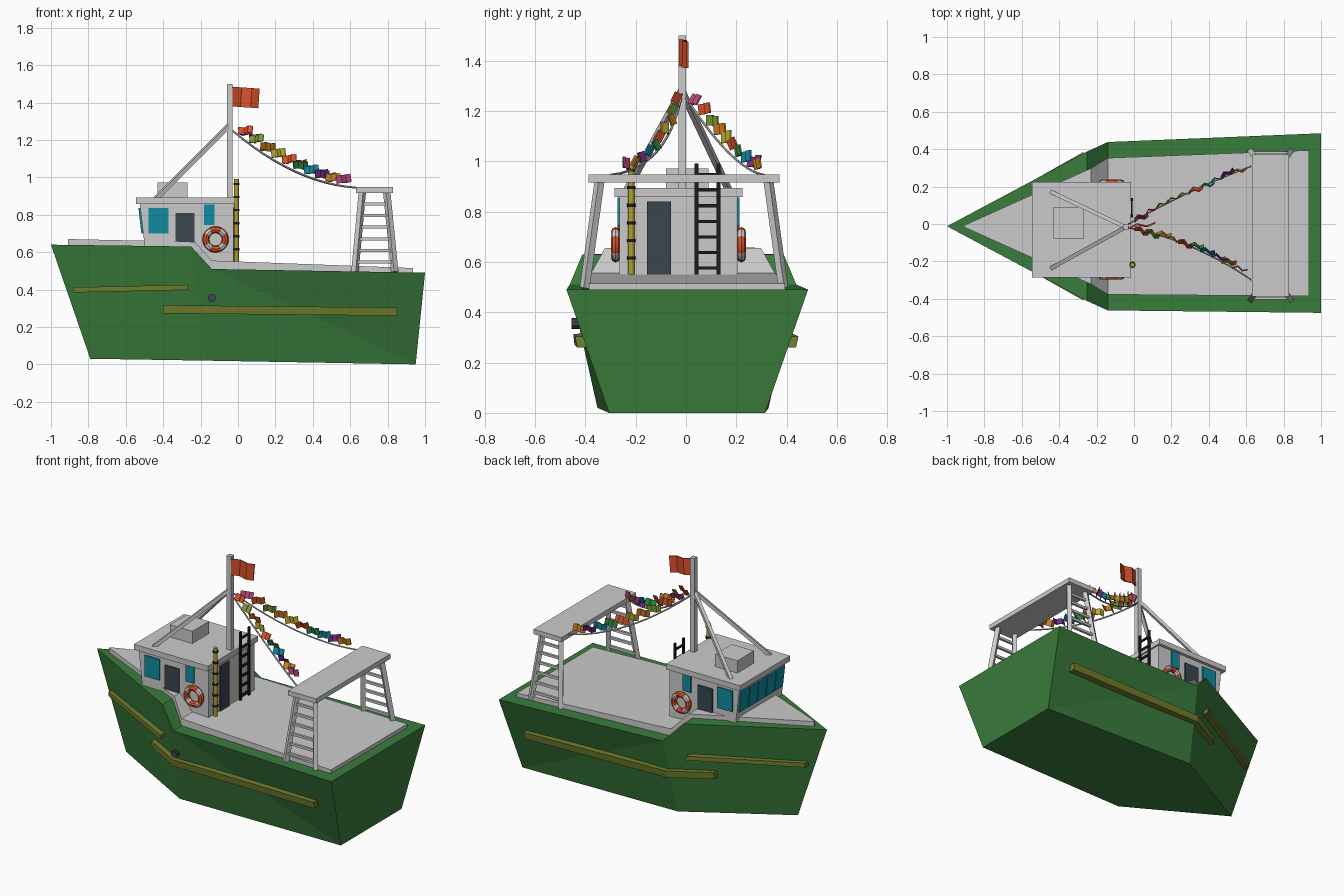
import bpy, bmesh, math, random
from mathutils import Vector, Euler

if "Cube" in bpy.data.objects:
    bpy.data.objects.remove(bpy.data.objects["Cube"])

random.seed(4)
mats = {}


def mat(hexcol):
    if hexcol is None:
        return None
    if hexcol not in mats:
        m = bpy.data.materials.new("paint_" + hexcol)
        rgb = [int(hexcol[i:i + 2], 16) / 255 for i in (0, 2, 4)]
        m.diffuse_color = [((c + .055) / 1.055) ** 2.4 for c in rgb] + [1]
        m.use_nodes = True
        m.node_tree.nodes["Principled BSDF"].inputs["Base Color"].default_value = m.diffuse_color
        mats[hexcol] = m
    return mats[hexcol]


def mesh(name, verts, faces, col=None):
    me = bpy.data.meshes.new(name)
    me.from_pydata([tuple(v) for v in verts], [], faces)
    bm = bmesh.new()
    bm.from_mesh(me)
    bmesh.ops.recalc_face_normals(bm, faces=bm.faces)
    bm.to_mesh(me)
    bm.free()
    ob = bpy.data.objects.new(name, me)
    bpy.context.collection.objects.link(ob)
    if col:
        me.materials.append(mat(col))
    return ob


def loft(name, rings, col=None):
    """Join rings of equal length into a closed solid."""
    n = len(rings[0])
    faces = [(k * n + i, k * n + (i + 1) % n, (k + 1) * n + (i + 1) % n, (k + 1) * n + i)
             for k in range(len(rings) - 1) for i in range(n)]
    last = (len(rings) - 1) * n
    faces += [tuple(range(n)), tuple(range(last, last + n))]
    return mesh(name, [v for r in rings for v in r], faces, col)


def box(name, x, y, z, col=None):
    return loft(name, [[(x[0], y[0], h), (x[1], y[0], h), (x[1], y[1], h), (x[0], y[1], h)] for h in z], col)


def bar(name, p, q, r, col=None, sides=4):
    p, q = Vector(p), Vector(q)
    rot = (q - p).to_track_quat('Z', 'Y')
    off = math.pi / sides
    ring = [rot @ Vector((r * math.cos(off + math.tau * i / sides), r * math.sin(off + math.tau * i / sides), 0))
            for i in range(sides)]
    return loft(name, [[p + v for v in ring], [q + v for v in ring]], col)


GREEN, OLIVE, TEAL, SLATE, BLACK = "3A7D3C", "727F2E", "0F8C9E", "39464F", "1B1B1B"
ORANGE, YELLOW = "D9512A", "B5A02C"


def centre(x):
    return -.012 + .017 * max(0, (x + .15) / 1.15)


# hull: bow point, forward shoulder, lower shoulder, stern
def pair(x, hw, z):
    return [(x, centre(x) - hw, z), (x, centre(x) + hw, z)]


hv = [(-1, -.012, .64)] + pair(-.25, .40, .63) + pair(-.14, .45, .51) + pair(1, .48, .49)
hv += [(-.79, -.015, .03)] + pair(-.17, .34, .02) + pair(.95, .31, 0)
hf = [(0, 1, 2), (1, 3, 4, 2), (3, 5, 6, 4), (7, 8, 9), (8, 10, 11, 9), (5, 10, 11, 6)]
for s in (0, 1):
    hf += [(0, 7, 8 + s), (0, 8 + s, 1 + s), (1 + s, 8 + s, 3 + s), (3 + s, 8 + s, 10 + s), (3 + s, 10 + s, 5 + s)]
mesh("hull", hv, hf, GREEN)

# stepped deck slab
rings = []
for x, hw, z, t in ((-.91, .004, .67, .05), (-.23, .31, .655, .05), (-.14, .365, .555, .07), (.935, .39, .515, .05)):
    rings.append(pair(x, hw, z) + pair(x, hw, z - t)[::-1])
loft("deck", rings)


# rubbing strakes following the hull sides
def half_width(x, z):
    mid = .34 + .11 * (z - .02) / .49
    if x < -.155:
        bow = -.79 - .21 * (z - .03) / .61
        return mid * (x - bow) / (-.155 - bow)
    return mid + (.31 + .17 * z / .49 - mid) * (x + .155) / 1.13


def strake(name, pts, h, s):
    rings = []
    for x, z in pts:
        rings.append([(x, centre(x) + s * (half_width(x, z + dz) + d), z + dz)
                      for dz, d in ((-h, -.01), (-h, .035), (h, .03), (h, -.01))])
    loft(name, rings, OLIVE)


for s, side in ((-1, "port"), (1, "starboard")):
    strake("long_strake_" + side, [(-.40, .295), (-.155, .292), (.85, .282)], .022, s)
    strake("bow_strake_" + side, [(-.88, .398), (-.27, .412)], .014, s)
bar("hull_outlet", (-.14, -.40, .355), (-.14, -.455, .355), .022, SLATE, 10)

# cabin with raked front
CY = -.03


def front_x(z):
    return -.50 - .025 * (z - .64) / .22


loft("cabin", [[(front_x(z), CY - .235, z), (-.025, CY - .235, z), (-.025, CY + .235, z), (front_x(z), CY + .235, z)]
               for z in (.54, .87)])
box("roof", (-.545, -.015), (CY - .255, CY + .255), (.858, .893))
box("roof_locker", (-.43, -.27), (-.08, .09), (.89, .972))
for i in range(5):
    y = CY - .222 + i * .09
    loft("front_window", [[(front_x(z) - .01, y, z), (front_x(z) + .01, y, z), (front_x(z) + .01, y + .084, z),
                           (front_x(z) - .01, y + .084, z)] for z in (.70, .835)], TEAL)
for s in (-1, 1):
    yy = sorted((CY + s * .225, CY + s * .243))
    box("side_window", (-.478, -.372), yy, (.70, .835), TEAL)
    box("small_window", (-.183, -.125), yy, (.745, .855), TEAL)
    box("side_door", (-.335, -.232), yy, (.62, .81), SLATE)
    # life ring with pale bands
    bpy.ops.mesh.primitive_torus_add(major_segments=24, minor_segments=8, major_radius=.052, minor_radius=.018,
                                     location=(-.12, CY + s * .25, .668), rotation=(math.pi / 2, 0, 0))
    ring = bpy.context.object
    ring.name = "life_ring"
    ring.data.materials.append(mat(ORANGE))
    ring.data.materials.append(mat("C8C8C8"))
    for p in ring.data.polygons:
        a = math.degrees(math.atan2(p.center.y, p.center.x)) % 90
        p.material_index = int(37 < a < 53)
    bpy.ops.object.shade_smooth_by_angle()
box("aft_door", (-.04, -.018), (-.155, -.06), (.55, .84), SLATE)

# black ladder on the aft wall
for y in (.042, .13):
    box("ladder_rail", (-.018, -.006), (y - .008, y + .008), (.55, .99), BLACK)
for i in range(7):
    z = .575 + i * .062
    box("ladder_rung", (-.017, -.007), (.042, .13), (z - .006, z + .006), BLACK)

# banded yellow pole
bar("striped_pole", (-.008, -.218, .55), (-.008, -.218, .99), .013, YELLOW, 12)
for i in range(6):
    z = .615 + i * .07
    bar("pole_band", (-.008, -.218, z - .006), (-.008, -.218, z + .006), .017, BLACK, 12)

# mast and stays
box("mast", (-.06, -.03), (-.03, 0), (.88, 1.5))
for y in (.17, -.235):
    bar("mast_stay", (-.045, -.017, 1.28), (-.44, y, .885), .015)

# stern gantry with ladder legs
GY = -.008
box("gantry_top", (.63, .83), (GY - .38, GY + .38), (.916, .947))
for s in (-1, 1):
    def leg(x0, x1, t):
        return Vector((x0 + (x1 - x0) * t, GY + s * (.395 - .06 * t), .495 + .43 * t))
    for x0, x1 in ((.625, .665), (.838, .795)):
        bar("gantry_leg", leg(x0, x1, 0), leg(x0, x1, 1), .02)
    for i in range(6):
        t = .12 + i * .145
        bar("gantry_rung", leg(.625, .665, t), leg(.838, .795, t), .011)


# cloth flags: folded thin sheets
def cloth(name, loc, length, height, rot, col, wave=.015, thick=.004):
    r = Euler(rot).to_matrix()
    rings = []
    for t, w in ((0, 0), (.35, wave), (.7, -wave * .4), (1, wave * .3)):
        rings.append([Vector(loc) + r @ Vector((t * length, w + a * thick, b * height / 2))
                      for a, b in ((-1, -1), (1, -1), (1, 1), (-1, 1))])
    loft(name, rings, col)


cloth("mast_flag", (-.032, -.025, 1.432), .147, .105, (0, .07, .18), ORANGE)

# bunting strings from mast to gantry
tints = ["D9512A", "7A9C32", "C9781E", "B9A82E", "D9512A", "2F8A45", "1488A0", "7A2A8C", "CC8420", "B8487A"]
for s, a, c, b in ((0, (-.03, -.02, 1.25), (.305, -.08, .97), (.63, -.30, .945)),
                   (1, (-.03, 0, 1.25), (.305, .19, .965), (.63, .31, .945))):
    a, b, c = Vector(a), Vector(b), Vector(c)

    def at(t):
        return a * (1 - t) ** 2 + c * 2 * t * (1 - t) + b * t * t
    for i in range(12):
        bar("bunting_rope", at(i / 12), at((i + 1) / 12), .005, None, 6)
    for i in range(10):
        p = at(.05 + i * .088) + Vector((0, 0, .028))
        yaw = (.4 if s else -.25) + random.uniform(-.2, .2)
        cloth("bunting_flag", p, .078, .042, (random.uniform(-.6, .6), random.uniform(-.2, .1), yaw),
              tints[(i + 9 * s) % 10], .014, .003)
